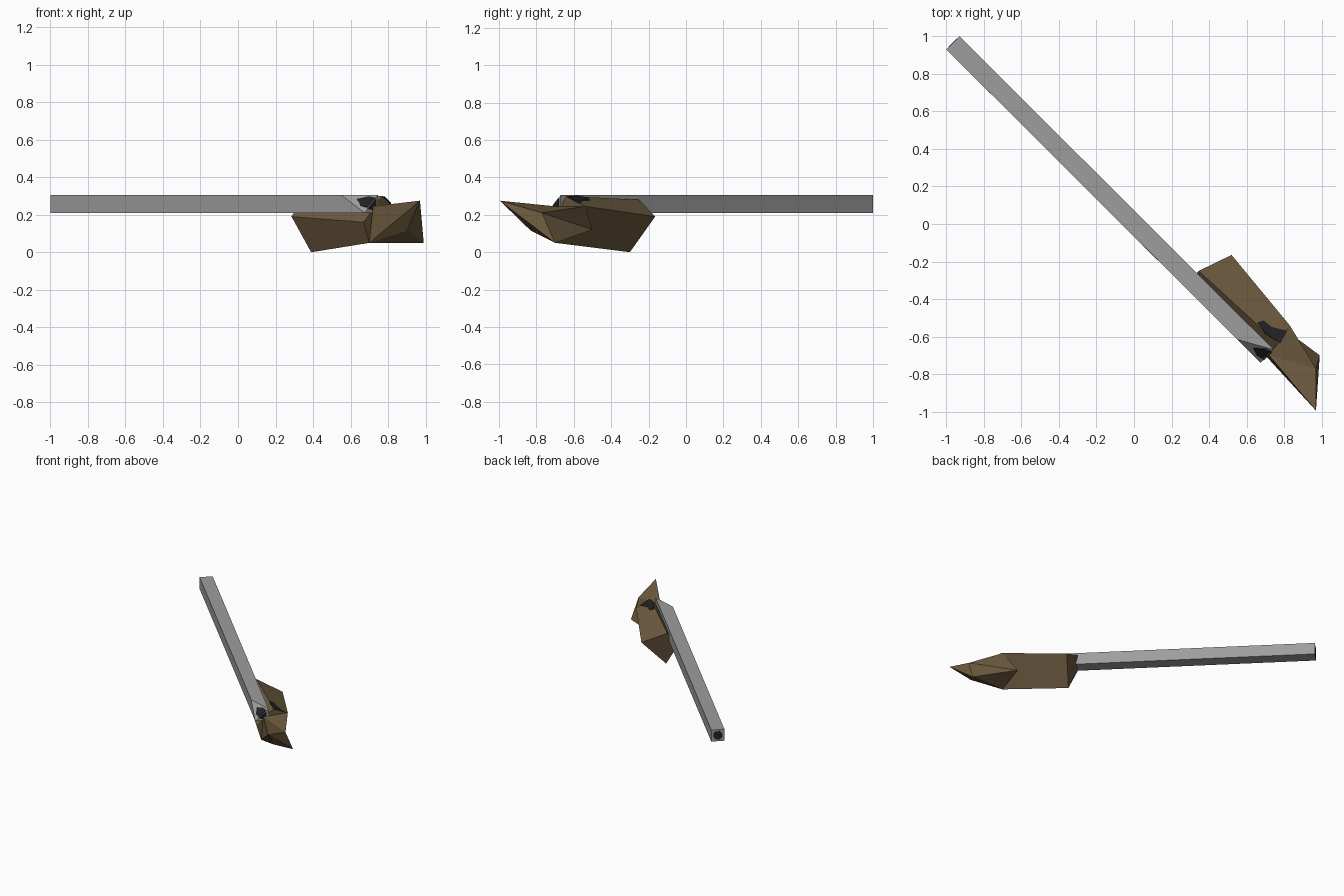
import bpy, bmesh, math
from mathutils import Vector

if "Cube" in bpy.data.objects:
    bpy.data.objects.remove(bpy.data.objects["Cube"])


def material(name, rgb):
    m = bpy.data.materials.new(name)
    m.diffuse_color = (*rgb, 1)
    m.use_nodes = True
    m.node_tree.nodes["Principled BSDF"].inputs["Base Color"].default_value = m.diffuse_color
    return m


GREY = material("steel grey", (0.34, 0.34, 0.34))
BROWN = material("wood brown", (0.155, 0.105, 0.05))
BLACK = material("black", (0.015, 0.016, 0.018))


def add_mesh(name, verts, faces, mat):
    me = bpy.data.meshes.new(name)
    bm = bmesh.new()
    vs = [bm.verts.new(v) for v in verts]
    for f in faces:
        bm.faces.new([vs[i] for i in f])
    bmesh.ops.recalc_face_normals(bm, faces=bm.faces)
    bm.to_mesh(me)
    bm.free()
    me.materials.append(mat)
    ob = bpy.data.objects.new(name, me)
    bpy.context.collection.objects.link(ob)
    return ob


def prism(name, points, normal, mat, depth=0.003):
    """Thin plate: outline pushed both ways along the normal."""
    n = len(points)
    verts = [p + normal * s for s in (-depth, depth) for p in points]
    faces = [range(n), range(n, 2 * n)]
    faces += [(i, (i + 1) % n, (i + 1) % n + n, i + n) for i in range(n)]
    return add_mesh(name, verts, faces, mat)


def surface_plate(name, outline, tri, mat):
    """Plate whose xy outline is dropped onto the plane of a triangle."""
    a, b, c = map(Vector, tri)
    nrm = (b - a).cross(c - a).normalized()
    pts = [Vector((x, y, a.z - (nrm.x * (x - a.x) + nrm.y * (y - a.y)) / nrm.z))
           for x, y in outline]
    return prism(name, pts, nrm, mat)


# Barrel: long square bar with an obliquely cut muzzle
lo, hi = 0.21, 0.305
TL, TR = (0.55, -0.615, hi), (0.745, -0.67, hi)
BL, BR = (0.675, -0.74, lo), (0.745, -0.67, lo)
barrel = [(-1, 0.93, lo), (-0.93, 1, lo), (-0.93, 1, hi), (-1, 0.93, hi),
          BL, BR, TR, TL]
add_mesh("barrel", barrel,
         [(0, 1, 2, 3), (0, 1, 5, 4), (1, 2, 6, 5), (2, 3, 7, 6),
          (3, 0, 4, 7), (4, 7, 6), (4, 6, 5)], GREY)

# Black bore on the oblique cut and on the small upright end face
surface_plate("bore_upper",
              [(0.635, -0.66), (0.70, -0.665), (0.73, -0.68),
               (0.69, -0.718), (0.655, -0.70)], (TL, BL, TR), BLACK)
side = Vector((1, -1, 0)).normalized()
prism("bore_lower", [Vector((x, x - 1.415, z)) for x, z in
                     ((0.69, 0.232), (0.735, 0.22), (0.735, 0.285))], side, BLACK)

# Black hole on the rear end
across = Vector((1, 1, 0)).normalized()
centre = Vector((-0.965, 0.965, (lo + hi) / 2))
ring = [centre + across * 0.036 * math.cos(i * math.pi / 4 + 0.39)
        + Vector((0, 0, 0.036 * math.sin(i * math.pi / 4 + 0.39))) for i in range(8)]
prism("rear_hole", ring, side, BLACK)

# Wooden body: diamond section lofted along the barrel
rear = [(0.345, -0.25, 0.28), (0.52, -0.165, 0.19),
        (0.39, -0.30, 0.0), (0.285, -0.32, 0.19)]
front = [(0.77, -0.64, 0.30), (0.83, -0.54, 0.245),
         (0.70, -0.70, 0.05), (0.67, -0.715, 0.16)]
loft = [(0, 1, 2, 3), (4, 5, 6, 7)]
loft += [(i, (i + 1) % 4, (i + 1) % 4 + 4, i + 4) for i in range(4)]
add_mesh("wooden_body", rear + front, loft, BROWN)

# Dark notch on top of the body
surface_plate("top_notch",
              [(0.66, -0.525), (0.69, -0.515), (0.735, -0.55), (0.815, -0.57),
               (0.78, -0.635), (0.70, -0.585)],
              (front[0], front[1], rear[0]), BLACK)

# Flared wooden tip
tip = [(0.72, -0.70, 0.245), (0.83, -0.54, 0.245), (0.72, -0.50, 0.12),
       (0.70, -0.70, 0.05),
       (0.97, -0.995, 0.275), (0.97, -0.77, 0.21), (0.99, -0.70, 0.05),
       (0.90, -0.83, 0.115)]
add_mesh("wooden_tip", tip,
         [(0, 1, 2, 3), (0, 1, 5), (0, 5, 4), (1, 2, 5), (2, 6, 5),
          (2, 3, 6), (3, 7, 6), (3, 0, 4), (3, 4, 7), (4, 5, 6), (4, 6, 7)], BROWN)
